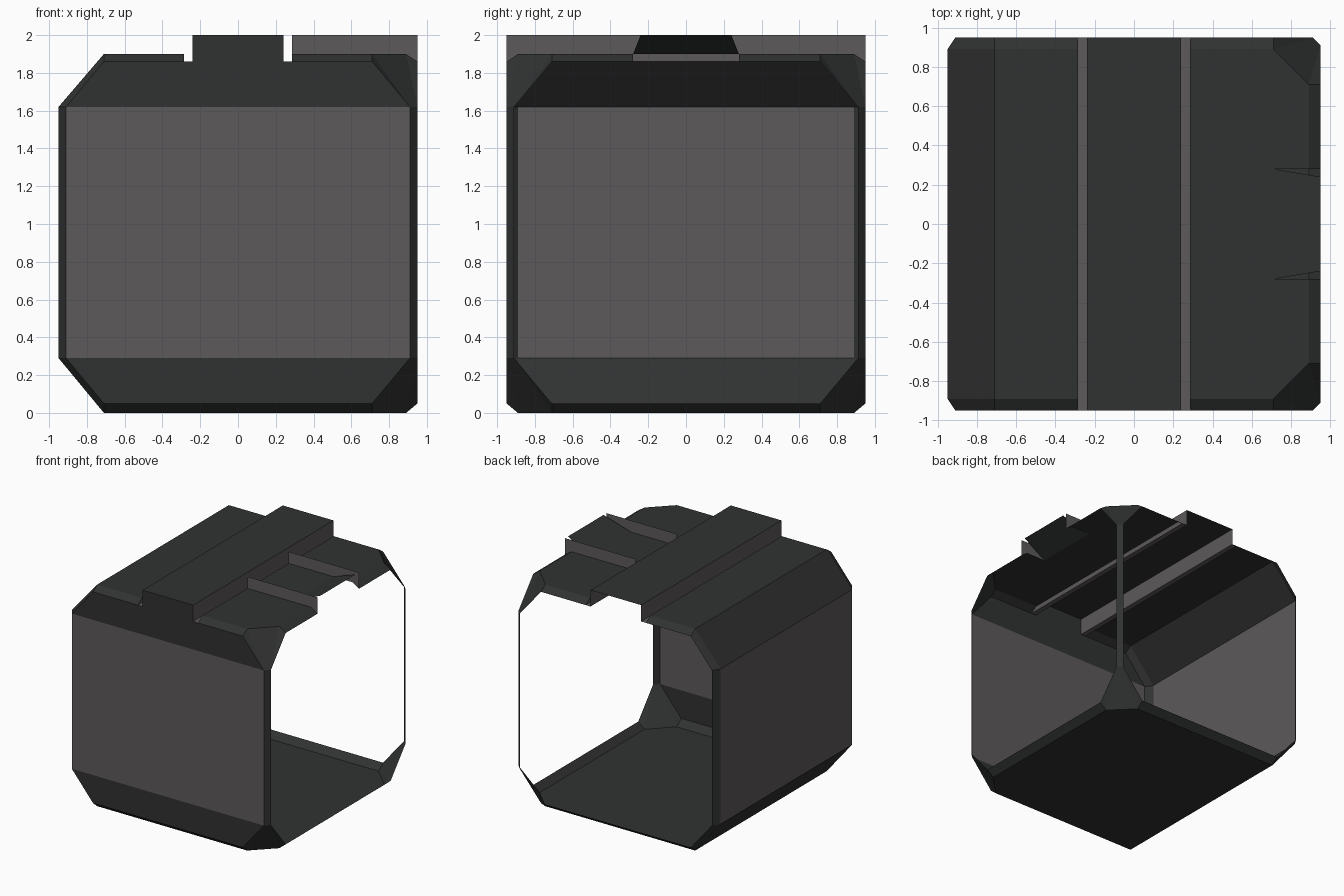
import bpy, bmesh

if "Cube" in bpy.data.objects:
    bpy.data.objects.remove(bpy.data.objects["Cube"])


def material(name, rgb):
    m = bpy.data.materials.new(name)
    m.diffuse_color = (*rgb, 1.0)
    m.use_nodes = True
    m.node_tree.nodes["Principled BSDF"].inputs["Base Color"].default_value = m.diffuse_color
    return m


MATS = [material("dark metal", (0.030, 0.031, 0.031)),
        material("warm grey panel", (0.108, 0.100, 0.105))]
DARK, GREY = 0, 1


def build(name, faces):
    """Make one object from a list of (points, colour index)."""
    bm = bmesh.new()
    for pts, col in faces:
        f = bm.faces.new([bm.verts.new(p) for p in pts])
        f.material_index = col
    bmesh.ops.remove_doubles(bm, verts=bm.verts, dist=0.001)
    bmesh.ops.recalc_face_normals(bm, faces=bm.faces)
    mesh = bpy.data.meshes.new(name)
    bm.to_mesh(mesh)
    bm.free()
    for m in MATS:
        mesh.materials.append(m)
    ob = bpy.data.objects.new(name, mesh)
    bpy.context.collection.objects.link(ob)
    return ob


# Main dimensions: outer half width, bevel start, chamfer start, inner half width
W, B, C, I = 0.95, 0.89, 0.71, 0.91
ROOF, LIP, TOP = 1.90, 1.86, 2.0
Z1, Z2, FLIP = 0.29, 1.62, 0.05
G, H = 0.285, 0.24          # groove edge and beam half width

# Long shell: roof panel, chamfers, closed left wall and floor, along y
outer = [(-G, ROOF), (-C, ROOF), (-W, Z2), (-W, Z1), (-C, 0), (C, 0)]
inner = [(-G, LIP), (-C, LIP), (-I, Z2), (-I, Z1), (-C, FLIP), (C, FLIP)]
shell = []
for i in range(4):
    (xa, za), (xb, zb) = outer[i], outer[i + 1]
    shell.append(([(xa, -B, za), (xb, -B, zb), (xb, B, zb), (xa, B, za)],
                  GREY if i == 2 else DARK))
shell.append(([(-C, -B, 0), (C, -B, 0), (B, -C, 0), (B, C, 0), (C, B, 0), (-C, B, 0)], DARK))
# Bevelled rims at both ends
for s in (-1, 1):
    for i in range(5):
        (xa, za), (xb, zb) = outer[i], outer[i + 1]
        (xc, zc), (xd, zd) = inner[i], inner[i + 1]
        shell.append(([(xa, s * B, za), (xb, s * B, zb), (xd, s * W, zd), (xc, s * W, zc)], DARK))
# Floor rim of the right opening
shell.append(([(B, -C, 0), (B, C, 0), (W, C, FLIP), (W, -C, FLIP)], DARK))
build("tunnel_shell", shell)

# Right roof panel, notched for the side channel, with its rims
N = 0.28
panel = [([(G, -B, ROOF), (C, -B, ROOF), (B, -C, ROOF), (B, -N, ROOF), (C, -N, ROOF),
           (C, N, ROOF), (B, N, ROOF), (B, C, ROOF), (C, B, ROOF), (G, B, ROOF)], DARK)]
for s in (-1, 1):
    panel.append(([(G, s * B, ROOF), (C, s * B, ROOF), (C, s * W, LIP), (G, s * W, LIP)], DARK))
    panel.append(([(B, s * N, ROOF), (B, s * C, ROOF), (W, s * C, LIP), (W, s * N, LIP)], DARK))
build("right_roof_panel", panel)

# Corner posts with flared gussets at floor and roof
for s, name in ((-1, "front_corner_post"), (1, "back_corner_post")):
    post = [([(I, s * W, Z1), (W, s * I, Z1), (W, s * I, Z2), (I, s * W, Z2)], DARK)]
    for flat, lip, z in ((ROOF, LIP, Z2), (0, FLIP, Z1)):
        mid = [(C, s * B, flat), (B, s * C, flat)]
        post.append(([(C, s * W, lip), mid[0], (I, s * W, z)], DARK))
        post.append(([mid[1], (W, s * C, lip), (W, s * I, z)], DARK))
        post.append(([mid[0], mid[1], (W, s * I, z), (I, s * W, z)], DARK))
    build(name, post)

# Raised roof beam with grey sides and grooves
beam = [([(-H, -W, TOP), (H, -W, TOP), (H, W, TOP), (-H, W, TOP)], DARK)]
for s in (-1, 1):
    beam.append(([(s * H, -W, LIP), (s * H, W, LIP), (s * H, W, TOP), (s * H, -W, TOP)], GREY))
    beam.append(([(s * H, -W, LIP), (s * H, W, LIP), (s * G, W, LIP), (s * G, -W, LIP)], GREY))
    beam.append(([(s * G, -W, LIP), (s * G, -B, ROOF), (s * G, B, ROOF), (s * G, W, LIP)], GREY))
build("roof_beam", beam)

# Side channel over the right opening: two fins and a sloping plate
side = [([(C, -N, ROOF), (W, -H, TOP), (W, H, TOP), (C, N, ROOF)], DARK)]
for s in (-1, 1):
    side.append(([(G, s * N, ROOF), (C, s * N, ROOF), (B, s * N, ROOF), (W, s * N, LIP),
                  (W, s * N, TOP), (G, s * N, TOP)], GREY))
build("side_channel", side)

# Flat end wall closing the front: grey panel with dark bands
wall = [([(-I, -W, Z1), (I, -W, Z1), (I, -W, Z2), (-I, -W, Z2)], GREY),
        ([(-C, -W, FLIP), (C, -W, FLIP), (I, -W, Z1), (-I, -W, Z1)], DARK),
        ([(-I, -W, Z2), (I, -W, Z2), (C, -W, LIP), (-C, -W, LIP)], DARK),
        ([(-H, -W, LIP), (H, -W, LIP), (H, -W, TOP), (-H, -W, TOP)], DARK)]
build("front_end_wall", wall)
